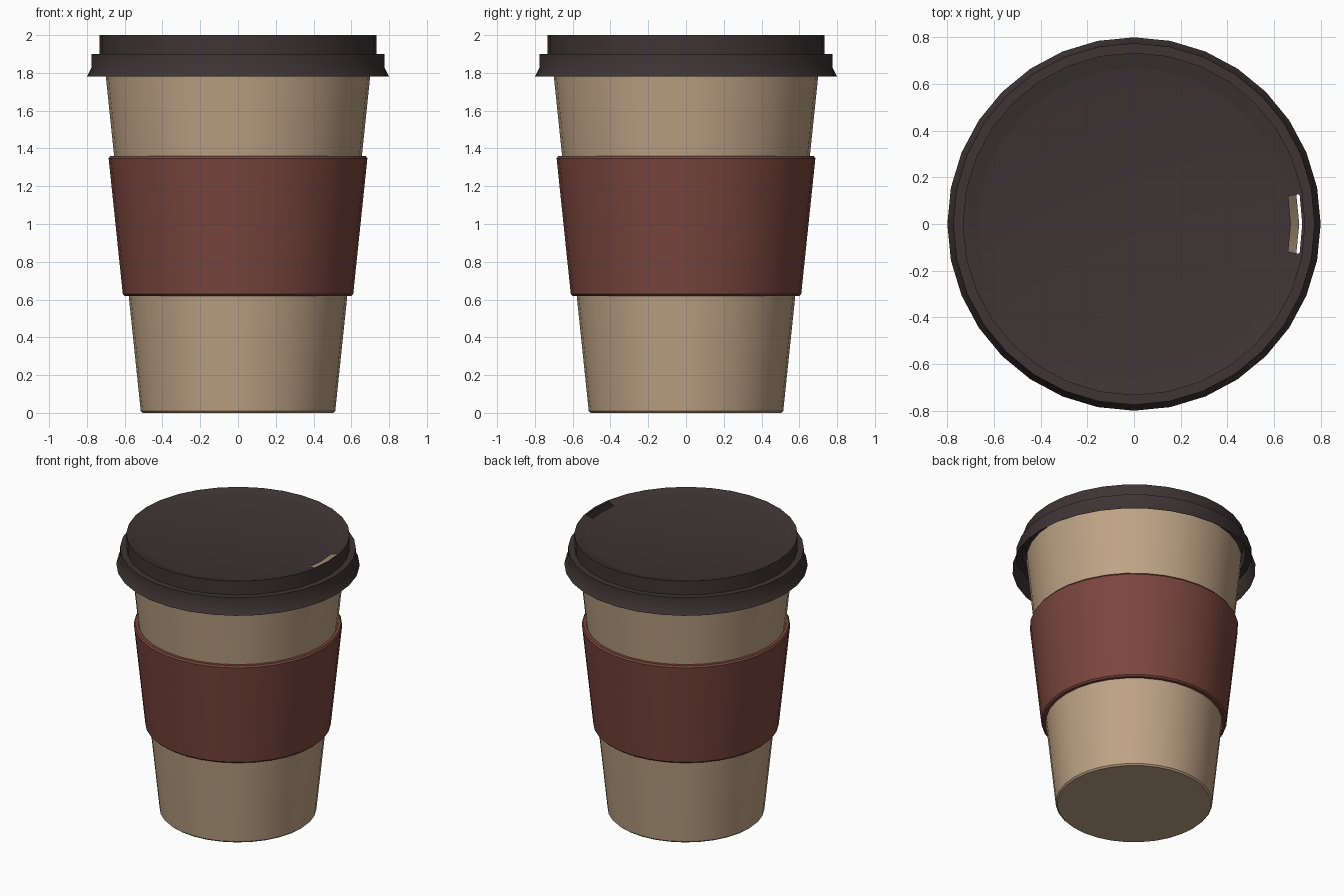
import bpy, bmesh, math

if "Cube" in bpy.data.objects:
    bpy.data.objects.remove(bpy.data.objects["Cube"])

SIDES = 32


def material(name, rgb):
    m = bpy.data.materials.new(name)
    m.diffuse_color = (*rgb, 1.0)
    m.use_nodes = True
    m.node_tree.nodes["Principled BSDF"].inputs["Base Color"].default_value = m.diffuse_color
    return m


def lathe(name, profile, mat, cap_start=False, cap_end=False, edit=None):
    """Revolve a list of (radius, z) points about the z axis."""
    bm = bmesh.new()
    rings = []
    for r, z in profile:
        rings.append([bm.verts.new((r * math.cos(math.tau * j / SIDES),
                                    r * math.sin(math.tau * j / SIDES), z))
                      for j in range(SIDES)])
    for a, b in zip(rings, rings[1:]):
        for j in range(SIDES):
            k = (j + 1) % SIDES
            bm.faces.new((a[j], a[k], b[k], b[j]))
    if cap_start:
        bm.faces.new(rings[0][::-1])
    if cap_end:
        bm.faces.new(rings[-1])
    if edit:
        edit(bm, rings)
    mesh = bpy.data.meshes.new(name)
    bm.to_mesh(mesh)
    bm.free()
    mesh.materials.append(mat)
    obj = bpy.data.objects.new(name, mesh)
    bpy.context.collection.objects.link(obj)
    bpy.ops.object.select_all(action='DESELECT')
    obj.select_set(True)
    bpy.context.view_layer.objects.active = obj
    bpy.ops.object.shade_smooth_by_angle(angle=math.radians(30))
    return obj


tan = material("tan_card", (0.515, 0.366, 0.235))
red_brown = material("red_brown_card", (0.195, 0.061, 0.048))
dark = material("dark_plastic", (0.048, 0.034, 0.036))

# Tapered cup, open at the top under the lid
lathe("cup", [(0.505, 0.0), (0.515, 0.01), (0.708, 1.86)], tan, cap_start=True)

# Sleeve with slightly softened rims
lathe("sleeve", [(0.58, 0.62), (0.60, 0.62), (0.61, 0.63),
                 (0.685, 1.348), (0.677, 1.36), (0.657, 1.36)], red_brown)


# Sip hole: remove two segments of the sloped rim on the +x side
def cut_sip_hole(bm, rings):
    inner, outer = rings[6], rings[5]
    hole = [f for f in bm.faces
            if all(v in inner or v in outer for v in f.verts)
            and f.calc_center_median().x > 0
            and abs(f.calc_center_median().y) < 0.1]
    bmesh.ops.delete(bm, geom=hole, context='FACES_ONLY')
    for ring in (inner, outer):
        for j, s in ((1, 1), (SIDES - 1, -1)):
            r = math.hypot(ring[j].co.x, ring[j].co.y)
            a = s * math.radians(10.2)
            ring[j].co.x, ring[j].co.y = r * math.cos(a), r * math.sin(a)


# Stepped lid: flared skirt, shoulder, raised rim and shallow dished top
lathe("lid", [(0.80, 1.78), (0.776, 1.828), (0.775, 1.90), (0.734, 1.90),
              (0.734, 2.0), (0.721, 1.997), (0.672, 1.983), (0.664, 1.981)],
      dark, cap_end=True, edit=cut_sip_hole)
